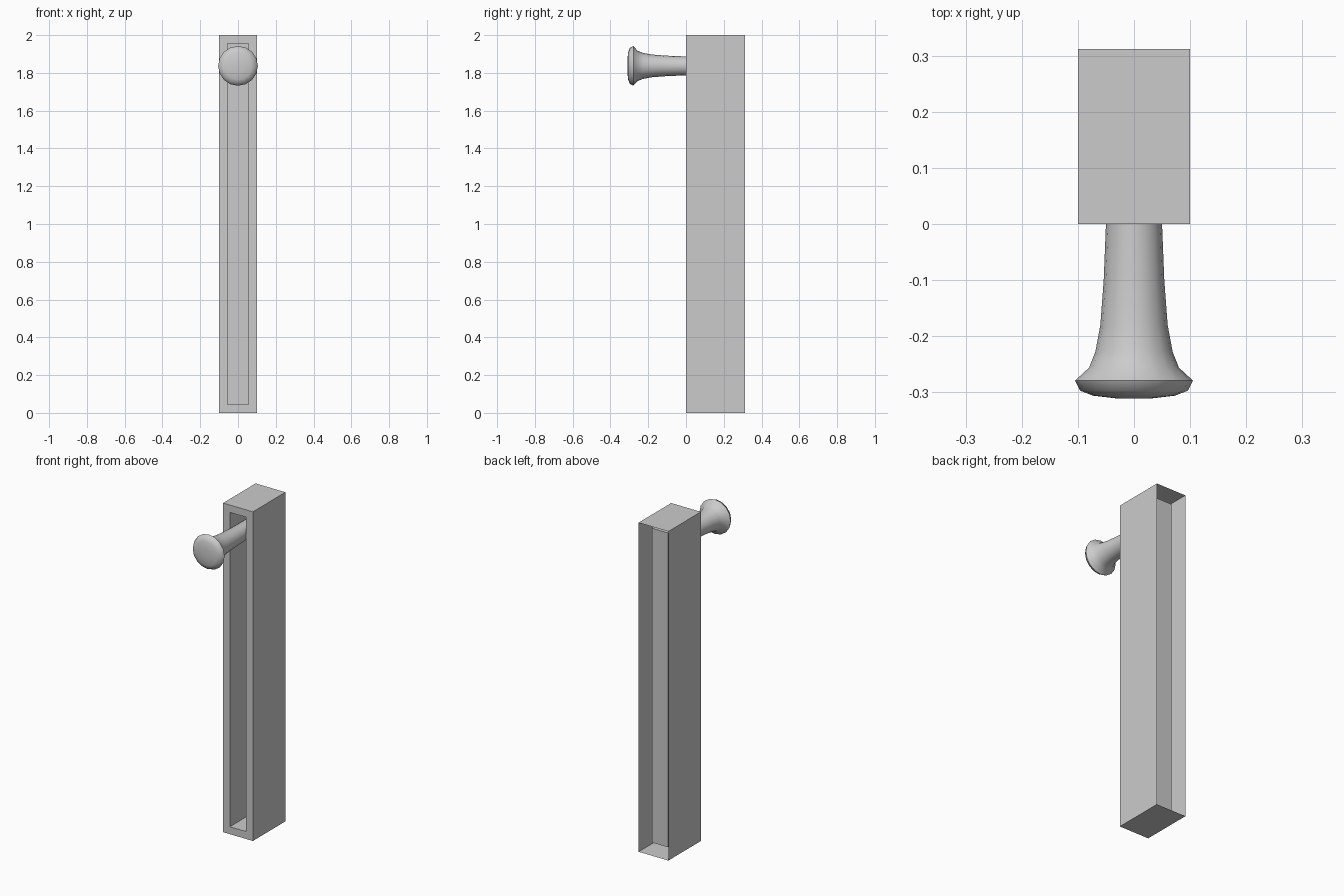
import bpy, bmesh, math

if "Cube" in bpy.data.objects:
    bpy.data.objects.remove(bpy.data.objects["Cube"])

W, D, H = 0.1, 0.312, 2.0            # half width, depth, height
SW, S0, S1, SY = 0.055, 0.045, 1.955, 0.25   # slot half width, bottom, top, depth
KZ, SIDES = 1.837, 16                # knob height, knob sides


def make_object(name, bm):
    bmesh.ops.recalc_face_normals(bm, faces=bm.faces[:])
    mesh = bpy.data.meshes.new(name)
    bm.to_mesh(mesh)
    bm.free()
    ob = bpy.data.objects.new(name, mesh)
    bpy.context.collection.objects.link(ob)
    return ob


def ring(bm, w, y, z0, z1):
    return [bm.verts.new((x, y, z)) for x, z in ((-w, z0), (w, z0), (w, z1), (-w, z1))]


def bridge(bm, a, b):
    n = len(a)
    return [bm.faces.new((a[i], a[(i + 1) % n], b[(i + 1) % n], b[i])) for i in range(n)]


# Housing: thin shell open at the back, slotted front with a closed pocket
bm = bmesh.new()
rings = [ring(bm, W, D, 0, H), ring(bm, W, 0, 0, H),
         ring(bm, SW, 0, S0, S1), ring(bm, SW, SY, S0, S1)]
for a, b in zip(rings, rings[1:]):
    bridge(bm, a, b)
bm.faces.new(rings[-1])
make_object("slotted_housing", bm)

# Lever knob: flared profile (radius, y) turned about the y axis
profile = [(0.05, SY), (0.05, 0.0), (0.054, -0.1), (0.06, -0.18), (0.069, -0.228),
           (0.08, -0.256), (0.105, -0.279), (0.096, -0.297), (0.073, -0.306), (0.03, -0.311)]
bm = bmesh.new()
loops = [[bm.verts.new((r * math.cos(t), y, KZ + r * math.sin(t)))
          for t in (2 * math.pi * i / SIDES for i in range(SIDES))] for r, y in profile]
for a, b in zip(loops, loops[1:]):
    bridge(bm, a, b)
bm.faces.new(loops[0])
bm.faces.new(loops[-1])
knob = make_object("lever_knob", bm)
bpy.context.view_layer.objects.active = knob
knob.select_set(True)
bpy.ops.object.shade_smooth_by_angle(angle=math.radians(60))
